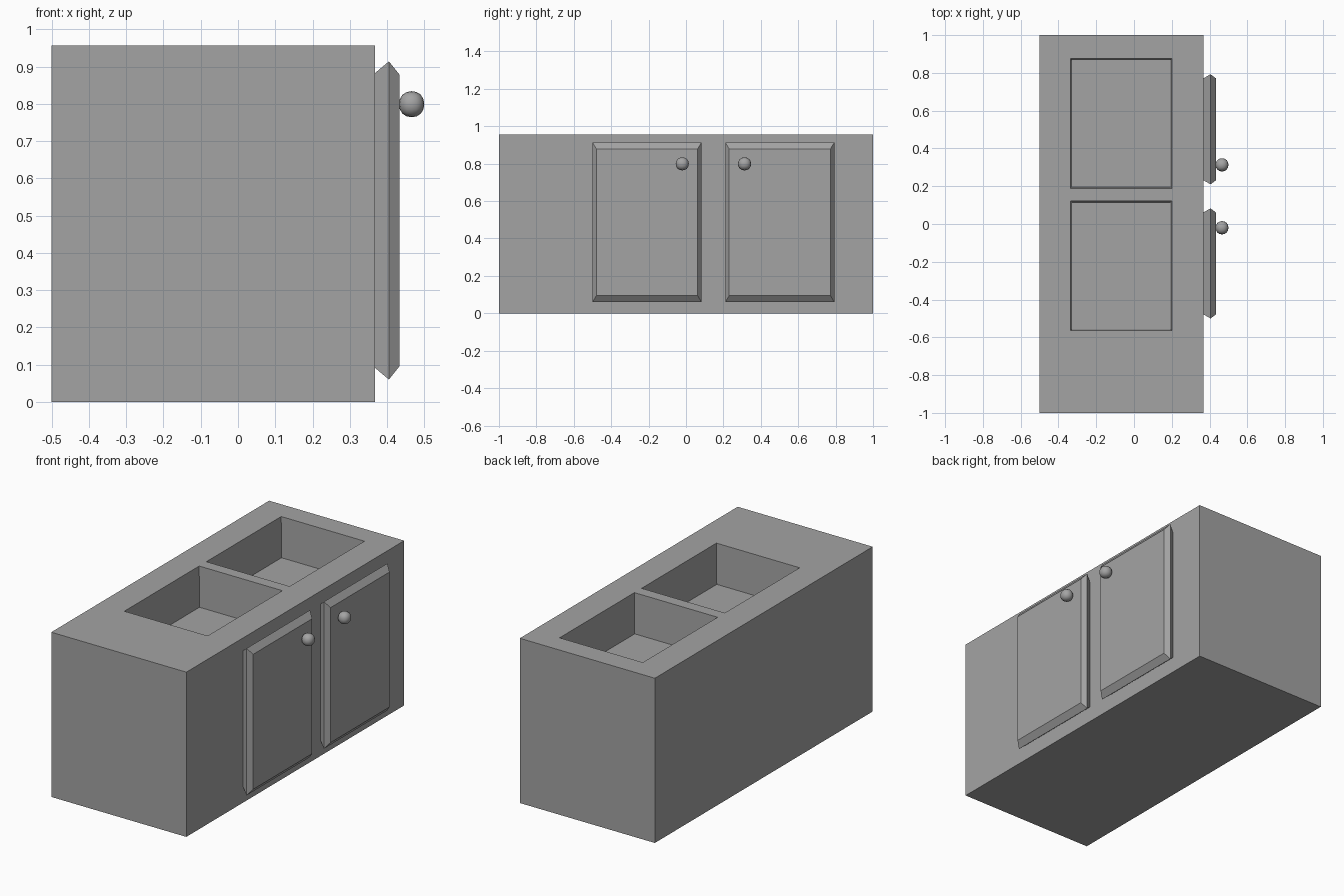
import bpy, bmesh
from mathutils import Vector

if "Cube" in bpy.data.objects:
    bpy.data.objects.remove(bpy.data.objects["Cube"])

grey = bpy.data.materials.new("plain_grey")
grey.diffuse_color = (0.37, 0.37, 0.37, 1)
grey.use_nodes = True
grey.node_tree.nodes["Principled BSDF"].inputs["Base Color"].default_value = grey.diffuse_color


def finish(name, bm):
    bmesh.ops.recalc_face_normals(bm, faces=bm.faces[:])
    me = bpy.data.meshes.new(name)
    bm.to_mesh(me)
    bm.free()
    me.materials.append(grey)
    ob = bpy.data.objects.new(name, me)
    bpy.context.collection.objects.link(ob)
    return ob


# Cabinet: gridded counter top, walls extruded down, two sunken basins
HEIGHT, DEPTH, TAPER = 0.957, 0.235, 0.007
xs = [-0.5, -0.335, 0.2, 0.368]
ys = [-1, -0.565, 0.122, 0.188, 0.875, 1]
bm = bmesh.new()
grid = [[bm.verts.new((x, y, HEIGHT)) for y in ys] for x in xs]
basins = []
for i in range(3):
    for j in range(5):
        f = bm.faces.new((grid[i][j], grid[i + 1][j], grid[i + 1][j + 1], grid[i][j + 1]))
        if i == 1 and j in (1, 3):
            basins.append(f)
rim = [e for e in bm.edges if e.is_boundary]
out = bmesh.ops.extrude_edge_only(bm, edges=rim)["geom"]
for v in out:
    if isinstance(v, bmesh.types.BMVert):
        v.co.z = 0
bottom = [e for e in out if isinstance(e, bmesh.types.BMEdge) and all(v.co.z == 0 for v in e.verts)]
bmesh.ops.contextual_create(bm, geom=bottom)
for f in basins:
    geom = bmesh.ops.extrude_discrete_faces(bm, faces=[f])["faces"]
    for floor in geom:
        c = floor.calc_center_median()
        for v in floor.verts:
            v.co.x -= TAPER if v.co.x > c.x else -TAPER
            v.co.y -= TAPER if v.co.y > c.y else -TAPER
            v.co.z -= DEPTH
finish("cabinet_with_basins", bm)


# Door: stacked rectangles, widest in the middle of its thickness
def door(name, y0, y1):
    bm = bmesh.new()
    rings = []
    for x, dy, dz in ((0.367, 0.022, 0.032), (0.405, 0, 0), (0.433, 0.021, 0.035)):
        a, b, lo, hi = y0 + dy, y1 - dy, 0.06 + dz, 0.914 - dz
        rings.append([bm.verts.new((x, y, z)) for y, z in ((a, lo), (b, lo), (b, hi), (a, hi))])
    for r, s in zip(rings, rings[1:]):
        for k in range(4):
            n = (k + 1) % 4
            bm.faces.new((r[k], r[n], s[n], s[k]))
    bm.faces.new(rings[0])
    bm.faces.new(rings[-1])
    finish(name, bm)


# Knob: subdivided cube fitted to its size
def knob(name, y):
    bm = bmesh.new()
    bmesh.ops.create_cube(bm, size=1)
    ob = finish(name, bm)
    ob.modifiers.new("round", "SUBSURF").levels = 2
    ob.modifiers["round"].render_levels = 2
    bpy.context.view_layer.update()
    dg = bpy.context.evaluated_depsgraph_get()
    me = bpy.data.meshes.new_from_object(ob.evaluated_get(dg))
    ob.modifiers.clear()
    ob.data = me
    span = max(v.co.x for v in me.vertices) * 2
    for v in me.vertices:
        v.co = Vector((v.co.x * 0.068, v.co.y * 0.07, v.co.z * 0.07)) / span + Vector((0.466, y, 0.799))
    for p in me.polygons:
        p.use_smooth = True


for side, y0, y1, ky in (("front", -0.5, 0.083, -0.02), ("back", 0.21, 0.793, 0.313)):
    door(side + "_door", y0, y1)
    knob(side + "_knob", ky)
